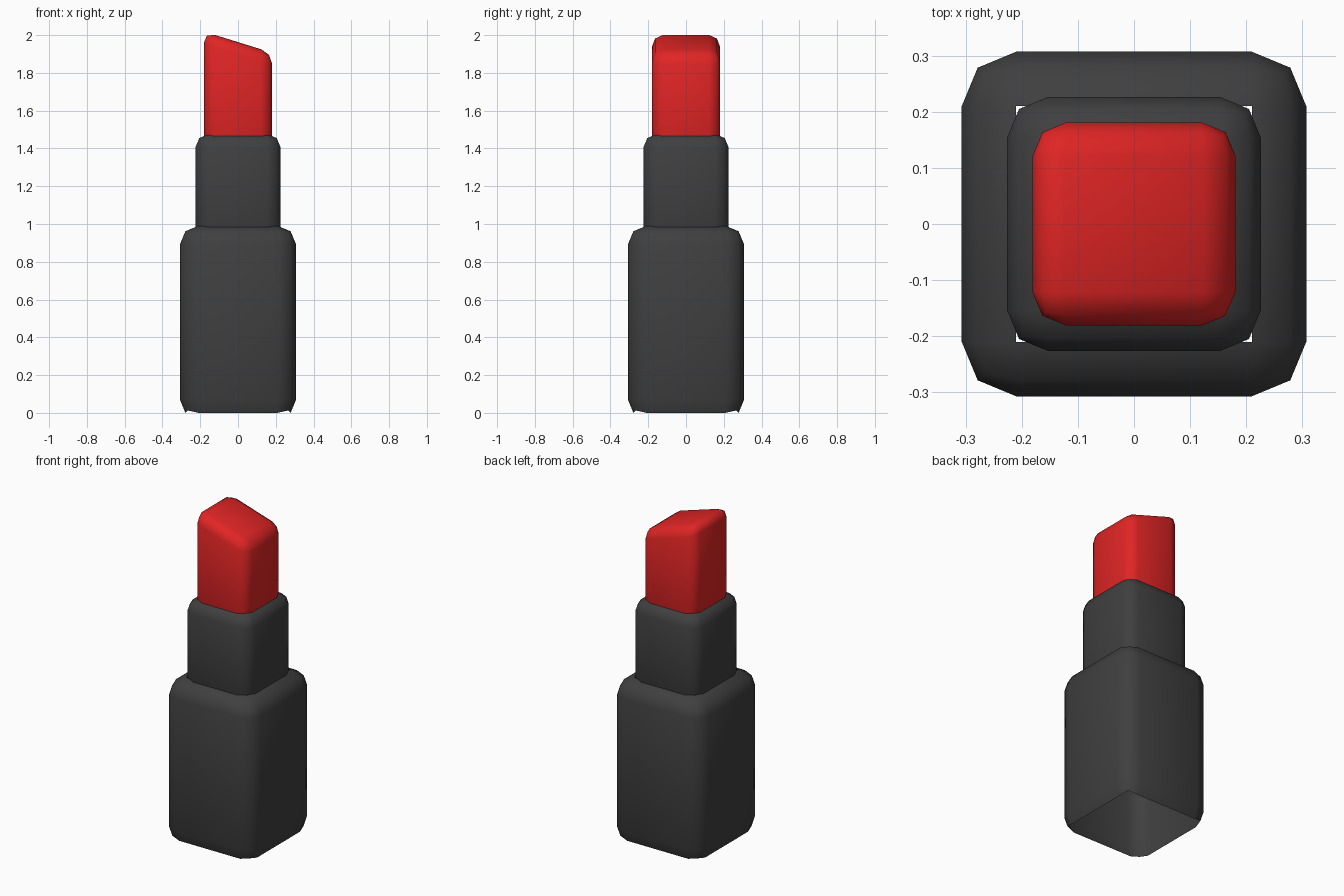
import bpy, bmesh

cube = bpy.data.objects.get("Cube")
if cube:
    bpy.data.objects.remove(cube, do_unlink=True)


def material(name, colour):
    mat = bpy.data.materials.new(name)
    mat.use_nodes = True
    mat.diffuse_color = colour
    bsdf = next(n for n in mat.node_tree.nodes if n.type == 'BSDF_PRINCIPLED')
    bsdf.inputs["Base Color"].default_value = colour
    bsdf.inputs["Roughness"].default_value = 0.5
    return mat


def rounded_shell(name, half, bottom, top, radius, mat, slope=0.0, open_top=True):
    """Square box with two-step rounded edges, open underneath."""
    bm = bmesh.new()
    bmesh.ops.create_cube(bm, size=2)
    for v in bm.verts:
        v.co.x *= half
        v.co.y *= half
        v.co.z = top + slope * v.co.x if v.co.z > 0 else bottom
    bmesh.ops.bevel(bm, geom=bm.edges[:], offset=radius, offset_type='OFFSET',
                    segments=2, profile=0.5, affect='EDGES', clamp_overlap=True)
    bm.normal_update()
    # Remove the underside, and the flat top where the next part rises out
    gone = [f for f in bm.faces
            if f.normal.z < -0.7 or (open_top and f.normal.z > 0.99)]
    bmesh.ops.delete(bm, geom=gone, context='FACES')
    for f in bm.faces:
        f.smooth = True
    mesh = bpy.data.meshes.new(name)
    bm.to_mesh(mesh)
    bm.free()
    mesh.materials.append(mat)
    obj = bpy.data.objects.new(name, mesh)
    bpy.context.collection.objects.link(obj)
    return obj


black = material("charcoal plastic", (0.05, 0.05, 0.05, 1))
red = material("red wax", (0.75, 0.018, 0.018, 1))

# Case, inner sleeve and slanted stick
rounded_shell("case_base", 0.307, -0.028, 0.99, 0.097, black)
rounded_shell("inner_sleeve", 0.226, 0.89, 1.476, 0.072, black)
rounded_shell("lipstick_tip", 0.181, 1.36, 1.963, 0.06, red,
              slope=-0.31, open_top=False)
